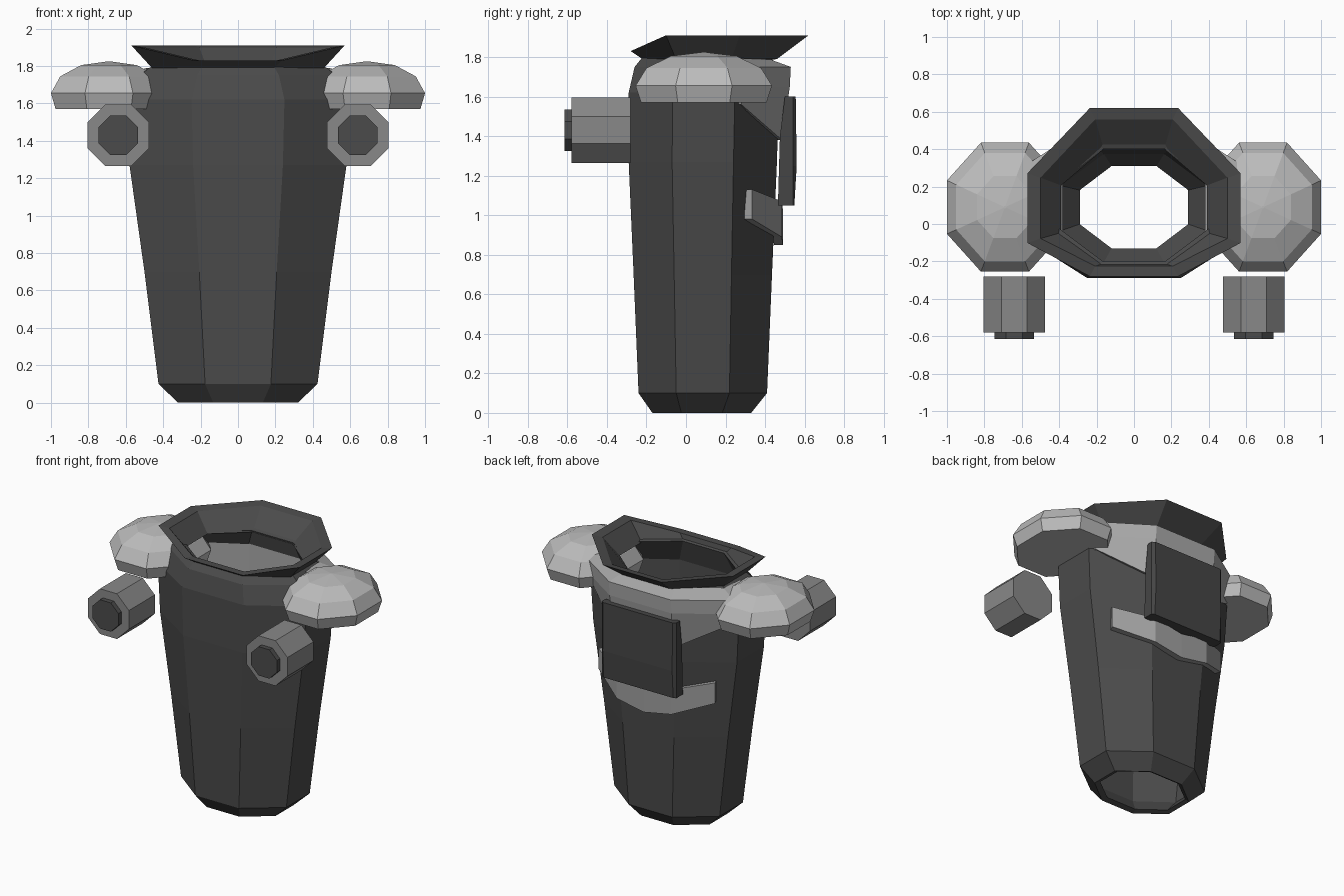
import bpy, bmesh
from math import cos, sin, pi

if "Cube" in bpy.data.objects:
    bpy.data.objects.remove(bpy.data.objects["Cube"])

K = 0.414  # regular octagon: half edge / apothem


def loft(name, sections, caps=False, wrap=False):
    """Skin closed cross-sections that all have the same point count."""
    bm = bmesh.new()
    rows = [[bm.verts.new(p) for p in s] for s in sections]
    n = len(rows[0])
    pairs = list(zip(rows, rows[1:])) + ([(rows[-1], rows[0])] if wrap else [])
    for a, b in pairs:
        for i in range(n):
            j = (i + 1) % n
            bm.faces.new((a[i], a[j], b[j], b[i]))
    if caps:
        bm.faces.new(rows[0][::-1])
        bm.faces.new(rows[-1])
    bmesh.ops.recalc_face_normals(bm, faces=bm.faces)
    me = bpy.data.meshes.new(name)
    bm.to_mesh(me)
    bm.free()
    ob = bpy.data.objects.new(name, me)
    bpy.context.collection.objects.link(ob)
    return ob


def octagon(hx, y0, y1, z, zf=None, yc=None, cx=0):
    """Octagonal ring; zf lowers the front edge, yc shifts the side edges."""
    zf = z if zf is None else zf
    yc = (y0 + y1) / 2 if yc is None else yc
    fx, fy = hx * K, (y1 - y0) / 2 * K
    return [(cx + fx, y0, zf), (cx + hx, yc - fy, z), (cx + hx, yc + fy, z), (cx + fx, y1, z),
            (cx - fx, y1, z), (cx - hx, yc + fy, z), (cx - hx, yc - fy, z), (cx - fx, y0, zf)]


# Body: open tapered octagonal shell, outside upwards then inside downwards
outer = [(0.32, -0.17, 0.33, 0), (0.425, -0.24, 0.41, 0.1), (0.50, -0.265, 0.435, 0.7),
         (0.58, -0.29, 0.46, 1.27), (0.60, -0.29, 0.47, 1.62),
         (0.53, -0.26, 0.46, 1.75), (0.46, -0.22, 0.43, 1.80)]
inner = [(0.40, -0.20, 0.40, 1.79), (0.55, -0.25, 0.43, 1.62),
         (0.39, -0.205, 0.375, 0.12), (0.29, -0.13, 0.31, 0.01)]
loft("body", [octagon(*r) for r in outer + inner], wrap=True)

# Collar: flared rim, dipping at the front
loft("collar", [octagon(0.46, -0.22, 0.46, 1.79, yc=0.09),
                octagon(0.57, -0.28, 0.62, 1.91, 1.83, 0.085),
                octagon(0.50, -0.225, 0.56, 1.90, 1.83, 0.085),
                octagon(0.39, -0.21, 0.40, 1.78, yc=0.08)], wrap=True)


def band(name, half):
    """Strip around the back: mirror half the stations across x."""
    left = [[(-x, y, z) for x, y, z in s] for s in half if s[0][0] > 0]
    return loft(name, half + left[::-1], caps=True)


# Yoke: thick band between the shoulders, lower edge sinking towards the back
def yoke_station(x, y, low, dx, dy):
    return [(x - dx, y - dy, 1.79), (x, y, 1.75), (x, y - 0.005, 1.65),
            (x - 0.3 * dx, y - 0.4 * dy, low), (x - dx, y - dy, low)]


band("yoke", [yoke_station(0.61, 0.08, 1.58, 0.12, 0),
              yoke_station(0.60, 0.30, 1.56, 0.12, 0.05),
              yoke_station(0.25, 0.53, 1.38, 0.04, 0.11)])


# Back belt: sagging strap below the panel
def belt_station(x, y, low, high, dx, dy):
    return [(x, y, low), (x, y, high), (x - dx, y - dy, high), (x - dx, y - dy, low)]


band("back_belt", [belt_station(0.47, 0.335, 0.98, 1.13, 0.02, 0.04),
                   belt_station(0.22, 0.485, 0.89, 1.07, 0.02, 0.045),
                   belt_station(0, 0.49, 0.85, 1.03, 0, 0.045)])

# Back panel: thin bevelled plate
profile = [(0.465, 1.05), (0.548, 1.05), (0.56, 1.25), (0.555, 1.60), (0.50, 1.60), (0.475, 1.40)]
edge = [(min(y, 0.54), z) for y, z in profile]
stations = [(-0.30, edge), (-0.28, profile), (0.28, profile), (0.30, edge)]
loft("back_panel", [[(x, y, z) for y, z in p] for x, p in stations], caps=True)


def prism_ring(cx, cz, y, r):
    """Octagon in the xz plane with flat sides; r is the apothem."""
    R = r / cos(pi / 8)
    return [(cx + R * cos((i + 0.5) * pi / 4), y, cz + R * sin((i + 0.5) * pi / 4)) for i in range(8)]


for side, s in (("left", -1), ("right", 1)):
    # Shoulder pad: octagonal dome with a flat underside
    dome = [(0.92, 1.57), (1, 1.655), (0.84, 1.745), (0.48, 1.805), (0.02, 1.825)]
    loft("shoulder_pad_" + side,
         [octagon(0.31 * k, 0.09 - 0.345 * k, 0.09 + 0.345 * k, z, cx=s * 0.69) for k, z in dome],
         caps=True)
    # Forward barrel with a smaller nozzle
    for part, y0, y1, r in (("barrel_", -0.28, -0.58, 0.165), ("nozzle_", -0.57, -0.615, 0.105)):
        loft(part + side, [prism_ring(s * 0.64, 1.43, y, r) for y in (y0, y1)], caps=True)

# Shades of grey: dark shell, mid trim, light pads
shades = {"body": 0.07, "collar": 0.07, "back_panel": 0.06, "nozzle": 0.07,
          "barrel": 0.25, "back_belt": 0.35, "yoke": 0.4, "shoulder_pad": 0.5}
for key, v in shades.items():
    mat = bpy.data.materials.new(key + "_grey")
    mat.diffuse_color = (v, v, v, 1)
    mat.use_nodes = True
    mat.node_tree.nodes["Principled BSDF"].inputs["Base Color"].default_value = mat.diffuse_color
    for ob in bpy.data.objects:
        if ob.name.startswith(key):
            ob.data.materials.append(mat)
